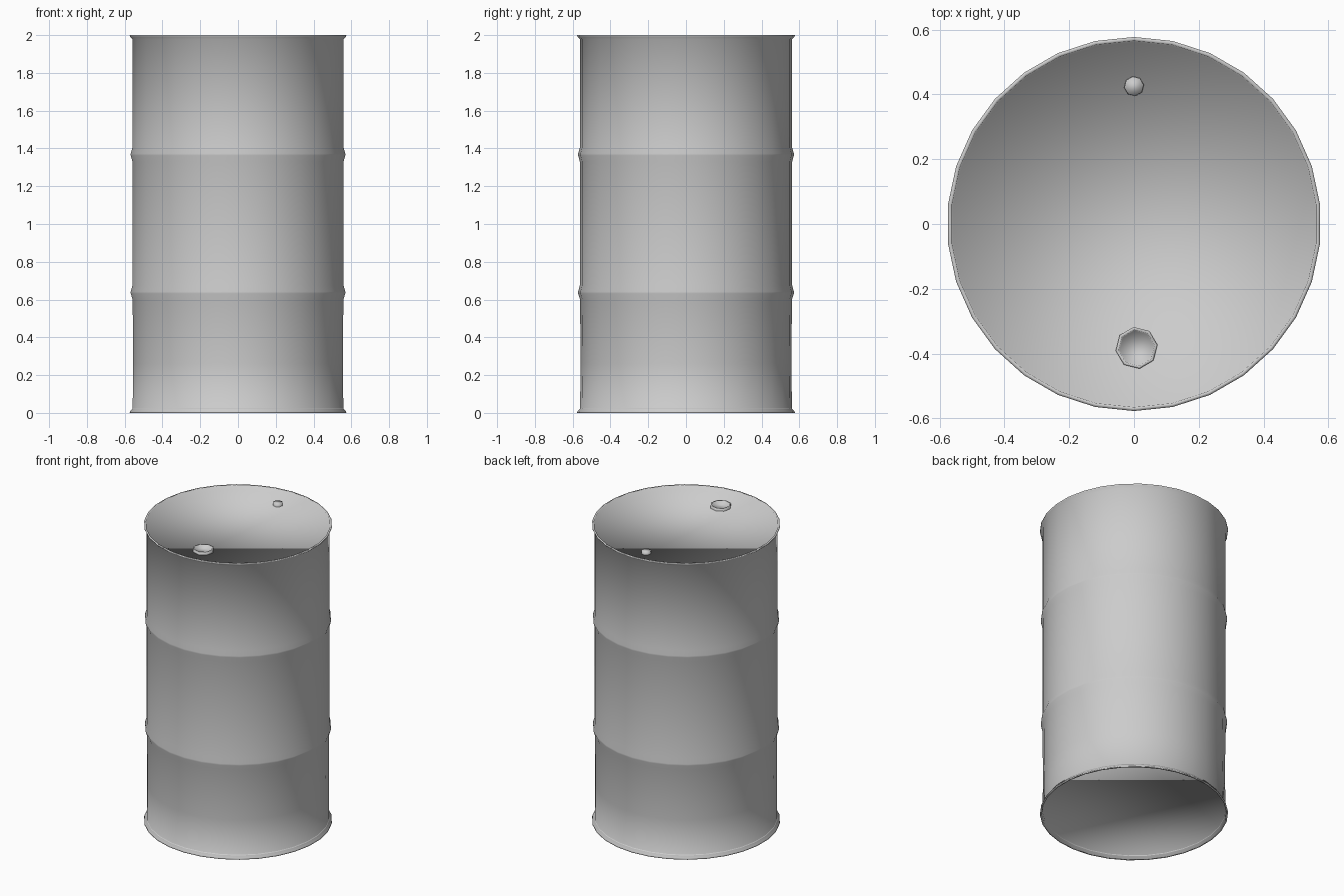
import bpy, bmesh, math

if "Cube" in bpy.data.objects:
    bpy.data.objects.remove(bpy.data.objects["Cube"])


def lathe(name, profile, sides, center=(0, 0), start=90, cap_first=False):
    """Spin (radius, z) points into a smooth surface, closing the last ring."""
    bm = bmesh.new()
    rings = []
    for r, z in profile:
        ring = []
        for i in range(sides):
            a = math.radians(start) + 2 * math.pi * i / sides
            ring.append(bm.verts.new((center[0] + r * math.cos(a),
                                      center[1] + r * math.sin(a), z)))
        rings.append(ring)
    for lo, hi in zip(rings, rings[1:]):
        for i in range(sides):
            j = (i + 1) % sides
            bm.faces.new((lo[i], lo[j], hi[j], hi[i]))
    bm.faces.new(rings[-1])
    if cap_first:
        bm.faces.new(rings[0][::-1])
    for f in bm.faces:
        f.smooth = True
    mesh = bpy.data.meshes.new(name)
    bm.to_mesh(mesh)
    bm.free()
    obj = bpy.data.objects.new(name, mesh)
    bpy.context.collection.objects.link(obj)
    return obj


# Drum: recessed base, flared rims, two rolling hoops, recessed lid
LID = 1.967
profile = [
    (0.560, 0.033), (0.565, 0.0), (0.577, 0.0), (0.575, 0.008), (0.561, 0.022),
    (0.558, 0.26), (0.561, 0.60), (0.571, 0.632), (0.571, 0.642), (0.562, 0.675),
    (0.562, 1.33), (0.571, 1.363), (0.571, 1.373), (0.562, 1.405),
    (0.562, 1.978), (0.575, 1.992), (0.577, 2.0), (0.565, 2.0), (0.560, LID),
]
lathe("drum_body", profile, 30, cap_first=True)

# Large filler bung with a sunken centre
lathe("large_bung",
      [(0.065, LID - 0.002), (0.065, 1.985), (0.056, 1.985), (0.053, 1.972)],
      8, (0.008, -0.382), 98)

# Small vent plug
lathe("small_plug", [(0.031, LID - 0.002), (0.030, 1.985)], 8, (0, 0.425), 98)
